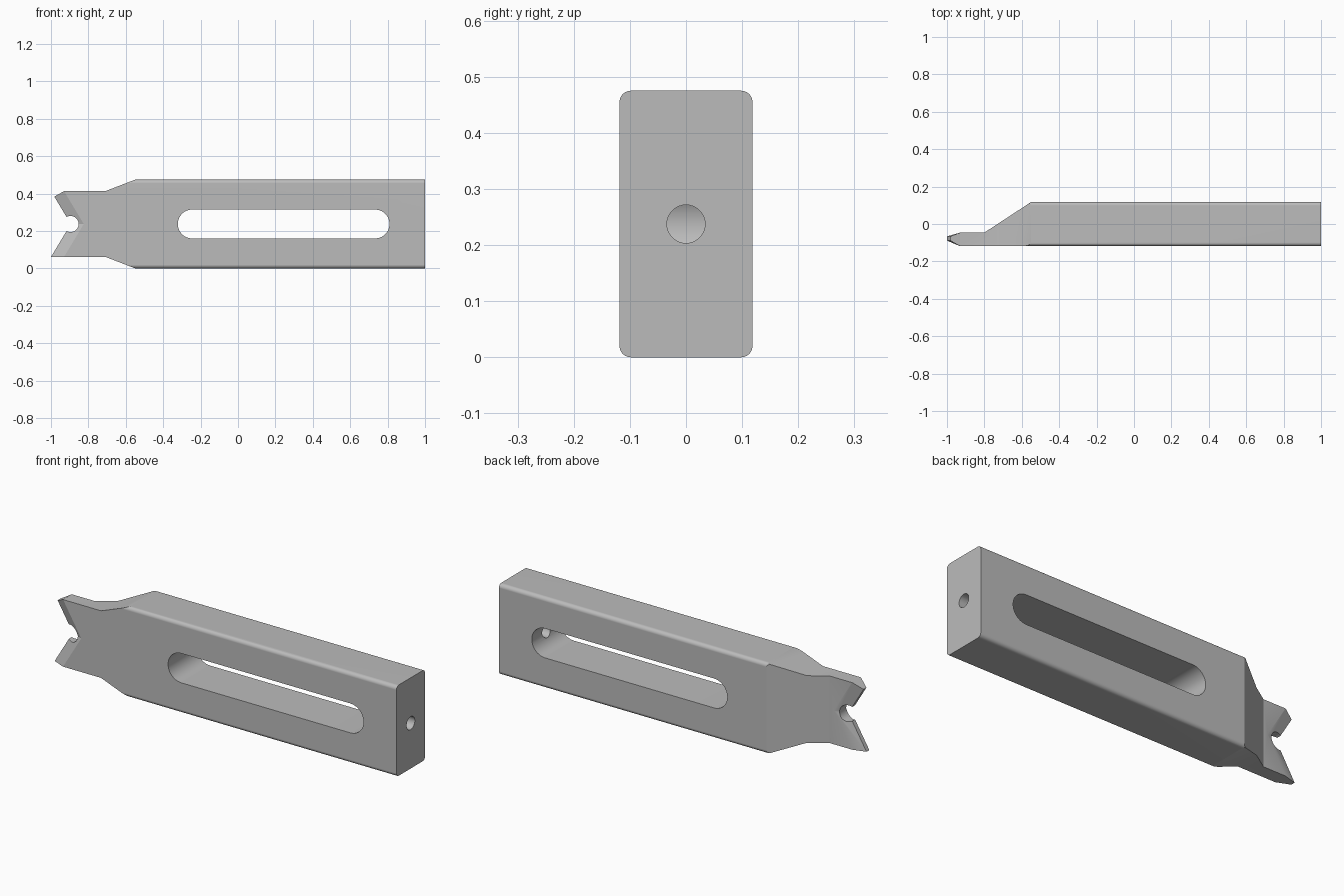
import bpy, bmesh
from math import pi, cos, sin

default = bpy.data.objects.get("Cube")
if default:
    bpy.data.objects.remove(default, do_unlink=True)

MID = 0.2375          # height of the bar's centre line
HALF = 0.1185         # half the bar's thickness


def new_object(name, bm):
    bmesh.ops.recalc_face_normals(bm, faces=bm.faces)
    mesh = bpy.data.meshes.new(name)
    bm.to_mesh(mesh)
    bm.free()
    obj = bpy.data.objects.new(name, mesh)
    bpy.context.collection.objects.link(obj)
    return obj


def loft(name, rings):
    """Closed solid through rings of matching points."""
    bm = bmesh.new()
    loops = [[bm.verts.new(p) for p in ring] for ring in rings]
    n = len(loops[0])
    for a, b in zip(loops, loops[1:]):
        for i in range(n):
            j = (i + 1) % n
            bm.faces.new((a[i], a[j], b[j], b[i]))
    bm.faces.new(loops[0])
    bm.faces.new(loops[-1])
    return new_object(name, bm)


def prism_y(name, outline):
    return loft(name, [[(x, y, z) for x, z in outline] for y in (-0.4, 0.4)])


def arc(cx, cz, r, start, end, steps):
    angles = [start + (end - start) * i / steps for i in range(steps + 1)]
    return [(cx + r * cos(a), cz + r * sin(a)) for a in angles]


def carve(target, tool, operation):
    mod = target.modifiers.new(tool.name, "BOOLEAN")
    mod.operation, mod.object, mod.solver = operation, tool, "EXACT"
    bpy.context.view_layer.objects.active = target
    bpy.ops.object.modifier_apply(modifier=mod.name)
    bpy.data.objects.remove(tool, do_unlink=True)


# Bar with rounded long edges
bm = bmesh.new()
bmesh.ops.create_cube(bm, size=1)
for v in bm.verts:
    v.co = (v.co.x * 2, v.co.y * 2 * HALF, MID + v.co.z * 2 * MID)
long_edges = [e for e in bm.edges if abs(e.verts[0].co.x - e.verts[1].co.x) > 1]
bmesh.ops.bevel(bm, geom=long_edges, offset=0.02, segments=6, profile=0.5, affect="EDGES")
bar = new_object("forked_clamp_bar", bm)

# Side outline: shoulders narrowing to the nose, clipped upper tip
side = [(-1.1, 0.062), (-0.71, 0.062), (-0.445, -0.04), (1.1, -0.04), (1.1, 0.515),
        (-0.445, 0.515), (-0.71, 0.413), (-0.93, 0.413), (-1.08, 0.33)]
carve(bar, prism_y("side_outline", side), "INTERSECT")

# Top outline: sloped back leading to the thin nose
plan = [(-1.1, -0.3), (1.1, -0.3), (1.1, 0.18), (-0.455, 0.18), (-0.8, -0.046), (-1.1, -0.046)]
carve(bar, loft("plan_outline", [[(x, y, z) for x, y in plan] for z in (-0.2, 0.7)]), "INTERSECT")

# V mouth with chamfered lips on both faces
lip = [(-1.5, -0.2), (-0.8, -0.2), (-0.8, -0.129), (-0.894, -0.089), (-0.894, -0.066),
       (-0.806, -0.041), (-0.806, 0.2), (-1.5, 0.2)]
mouth = [[(x - 0.6 * abs(dz), y, MID + dz) for x, y in lip] for dz in (-0.3, 0, 0.3)]
carve(bar, loft("v_mouth", mouth), "DIFFERENCE")

# Round seat at the root of the mouth
carve(bar, prism_y("round_seat", arc(-0.895, MID, 0.043, 0, 2 * pi, 40)[:-1]), "DIFFERENCE")

# Long adjusting slot
slot = arc(0.733, MID, 0.077, -pi / 2, pi / 2, 20) + arc(-0.245, MID, 0.077, pi / 2, 3 * pi / 2, 20)
carve(bar, prism_y("slot", slot), "DIFFERENCE")

# Hole from the square end into the slot
circle = arc(0, MID, 0.034, 0, 2 * pi, 32)[:-1]
carve(bar, loft("end_hole", [[(x, y, z) for y, z in circle] for x in (0.6, 1.1)]), "DIFFERENCE")

# Plain grey metal
grey = bpy.data.materials.new("grey_metal")
grey.use_nodes = True
colour = (0.5, 0.5, 0.5, 1)
grey.diffuse_color = colour
grey.node_tree.nodes["Principled BSDF"].inputs["Base Color"].default_value = colour
bar.data.materials.clear()
bar.data.materials.append(grey)
for face in bar.data.polygons:
    face.material_index = 0

# Smooth rounds, crisp edges
bpy.ops.object.select_all(action="DESELECT")
bar.select_set(True)
bpy.context.view_layer.objects.active = bar
bpy.ops.object.shade_smooth_by_angle(angle=0.4)
weighted = bar.modifiers.new("flat_faces", "WEIGHTED_NORMAL")
weighted.keep_sharp = True
